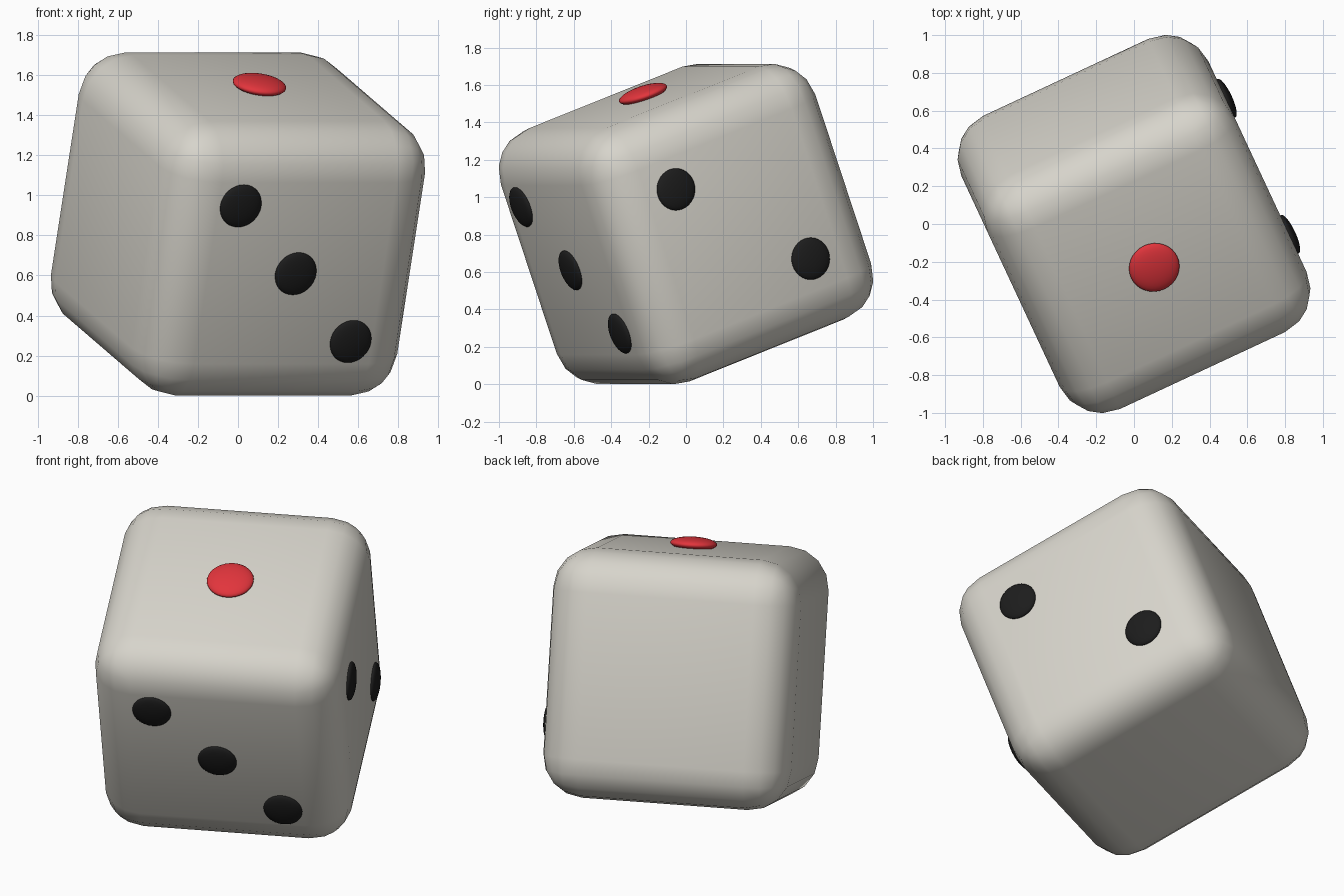
import bpy
from math import radians
from mathutils import Matrix, Vector

if "Cube" in bpy.data.objects:
    bpy.data.objects.remove(bpy.data.objects["Cube"])

HALF = 0.721       # half the cube edge
ROUND = 0.24       # edge rounding
pose = (Matrix.Translation((0, 0, 0.857))
        @ Matrix.Rotation(radians(25), 4, 'Z')
        @ Matrix.Rotation(radians(20), 4, 'X'))


def material(name, color):
    mat = bpy.data.materials.new(name)
    mat.diffuse_color = (*color, 1)
    mat.use_nodes = True
    mat.node_tree.nodes["Principled BSDF"].inputs["Base Color"].default_value = mat.diffuse_color
    return mat


ivory = material("warm_ivory", (0.68, 0.66, 0.60))
red = material("red", (0.76, 0.035, 0.045))
black = material("black", (0.012, 0.012, 0.012))

# Rounded cube body
bpy.ops.mesh.primitive_cube_add(size=2 * HALF)
body = bpy.context.object
body.name = "die_body"
body.data.materials.append(ivory)
bevel = body.modifiers.new("rounded_edges", 'BEVEL')
bevel.width = ROUND
bevel.segments = 4
bpy.ops.object.modifier_apply(modifier=bevel.name)
bpy.ops.object.shade_smooth()
body.matrix_world = pose


# Pip: flattened ball resting on a face, thin along the face normal
def pip(name, normal, offset, radius, thick, lift, mat):
    normal = Vector(normal)
    bpy.ops.mesh.primitive_uv_sphere_add(segments=32, ring_count=16, radius=1)
    ob = bpy.context.object
    ob.name = name
    ob.data.materials.append(mat)
    bpy.ops.object.shade_smooth()
    place = Matrix.Translation(normal * (HALF + lift) + Vector(offset))
    turn = normal.to_track_quat('Z', 'Y').to_matrix().to_4x4()
    ob.data.transform(place @ turn @ Matrix.Diagonal((radius, radius, thick, 1)))
    ob.matrix_world = pose


# One on top, two on the right, three on the front
pip("top_pip", (0, 0, 1), (0, 0, 0), 0.135, 0.038, 0.02, red)
for i, s in enumerate((-1, 1)):
    pip(f"right_pip_{i + 1}", (1, 0, 0), (0, 0.31 * s, -0.31 * s),
        0.1125, 0.03, 0.004, black)
for i, s in enumerate((-1, 0, 1)):
    pip(f"front_pip_{i + 1}", (0, -1, 0), (0.36 * s, 0, -0.36 * s),
        0.1125, 0.03, 0.004, black)
